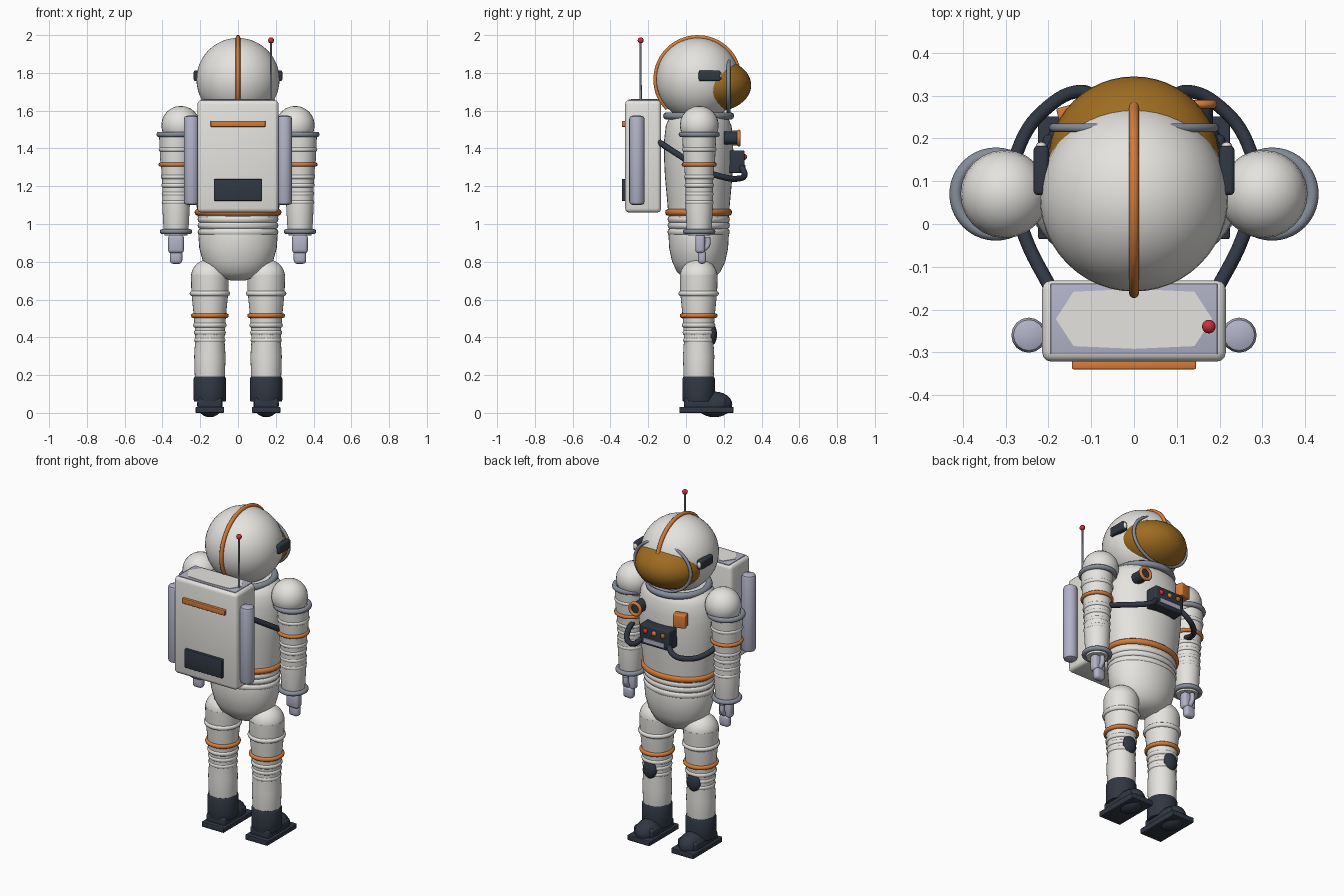
import bpy, bmesh, math
from mathutils import Vector, Matrix

cube = bpy.data.objects.get("Cube")
if cube:
    bpy.data.objects.remove(cube, do_unlink=True)


def material(name, rgb):
    m = bpy.data.materials.new(name)
    m.use_nodes = True
    m.diffuse_color = (*rgb, 1)
    m.node_tree.nodes["Principled BSDF"].inputs["Base Color"].default_value = (*rgb, 1)
    return m


WHITE = material("suit white", (0.78, 0.77, 0.74))
LILAC = material("pale lilac", (0.44, 0.45, 0.57))
GREY = material("ring grey", (0.24, 0.27, 0.32))
ORANGE = material("trim orange", (0.66, 0.2, 0.04))
DARK = material("dark slate", (0.03, 0.038, 0.055))
GOLD = material("visor gold", (0.34, 0.15, 0.015))
RED = material("signal red", (0.6, 0.03, 0.04))
BODY_Y = 0.067
parts = []


def add_mesh(name, bm, mat, loc):
    me = bpy.data.meshes.new(name)
    bmesh.ops.recalc_face_normals(bm, faces=bm.faces)
    bm.to_mesh(me)
    bm.free()
    me.materials.append(mat)
    ob = bpy.data.objects.new(name, me)
    ob.location = loc
    bpy.context.collection.objects.link(ob)
    parts.append(ob)
    return ob


def ball(name, loc, radii, mat, seg=32):
    bm = bmesh.new()
    bmesh.ops.create_uvsphere(bm, u_segments=seg, v_segments=seg // 2, radius=1)
    bmesh.ops.scale(bm, vec=radii, verts=bm.verts)
    return add_mesh(name, bm, mat, loc)


def box(name, loc, size, mat, bevel=0.01):
    bm = bmesh.new()
    bmesh.ops.create_cube(bm, size=1)
    bmesh.ops.scale(bm, vec=size, verts=bm.verts)
    if bevel:
        bmesh.ops.bevel(bm, geom=bm.edges[:], offset=bevel, segments=3, profile=0.5, affect='EDGES')
    return add_mesh(name, bm, mat, loc)


def lathe(name, loc, profile, mat, flat=1.0, seg=32):
    """Spin (radius, height) points about z, squashed along y by flat."""
    bm = bmesh.new()
    rings = []
    for r, z in profile:
        rings.append([bm.verts.new((r * math.cos(a), r * flat * math.sin(a), z))
                      for a in (math.tau * i / seg for i in range(seg))])
    for lo, hi in zip(rings, rings[1:]):
        for i in range(seg):
            j = (i + 1) % seg
            bm.faces.new((lo[i], lo[j], hi[j], hi[i]))
    bm.faces.new(rings[0])
    bm.faces.new(rings[-1])
    return add_mesh(name, bm, mat, loc)


def ring(name, loc, radius, tube, mat, scale=(1, 1, 1), rot=(0, 0, 0)):
    bpy.ops.mesh.primitive_torus_add(location=loc, rotation=rot, major_radius=radius,
                                     minor_radius=tube, major_segments=40, minor_segments=10)
    ob = bpy.context.object
    ob.name, ob.scale = name, scale
    ob.data.materials.append(mat)
    parts.append(ob)
    return ob


def tube(name, points, radius, mat):
    cu = bpy.data.curves.new(name + " path", 'CURVE')
    cu.dimensions, cu.bevel_depth, cu.bevel_resolution = '3D', radius, 3
    cu.use_fill_caps, cu.resolution_u = True, 6
    sp = cu.splines.new('BEZIER')
    sp.bezier_points.add(len(points) - 1)
    for bp, p in zip(sp.bezier_points, points):
        bp.co = p
        bp.handle_left_type = bp.handle_right_type = 'AUTO'
    tmp = bpy.data.objects.new(name + " path", cu)
    bpy.context.collection.objects.link(tmp)
    dg = bpy.context.evaluated_depsgraph_get()
    me = bpy.data.meshes.new_from_object(tmp.evaluated_get(dg))
    bpy.data.objects.remove(tmp, do_unlink=True)
    me.materials.clear()
    me.materials.append(mat)
    ob = bpy.data.objects.new(name, me)
    bpy.context.collection.objects.link(ob)
    parts.append(ob)


# Helmet with crest, visor and neck ring
HEAD = Vector((0, 0.062, 1.765))
ball("helmet", HEAD, (0.22, 0.22, 0.22), WHITE, 48)
arc = [math.radians(18 + 206 * i / 12) for i in range(13)]
tube("crest", [HEAD + 0.223 * Vector((0, math.cos(a), math.sin(a))) for a in arc], 0.012, ORANGE)
ball("visor", (0, 0.15, 1.735), (0.2, 0.195, 0.14), GOLD, 48)
ring("visor_frame", (0, 0.225, 1.738), 0.19, 0.01, GREY, (1, 0.77, 1), (math.pi / 2, 0, 0))
ring("neck_ring", (0, BODY_Y, 1.572), 0.168, 0.02, GREY)

# Torso, belt, waist bellows and hips
lathe("torso", (0, BODY_Y, 0), [(0.212, 1.03), (0.222, 1.12), (0.238, 1.25), (0.245, 1.36), (0.243, 1.45),
                                (0.232, 1.52), (0.212, 1.555), (0.18, 1.58)], WHITE, 0.75, 40)
ring("belt", (0, BODY_Y, 1.062), 0.212, 0.018, ORANGE, (1, 0.77, 1))
for z in (1.025, 0.993, 0.958):
    ring("waist_fold", (0, BODY_Y, z), 0.194, 0.02, WHITE, (1, 0.77, 1))
lathe("hips", (0, BODY_Y, 0), [(0.03, 0.7), (0.1, 0.712), (0.15, 0.745), (0.185, 0.8), (0.205, 0.87),
                               (0.21, 0.94), (0.195, 1.04)], WHITE, 0.76, 40)

# Chest control box with buttons, and badges
box("control_box", (0, 0.265, 1.33), (0.2, 0.09, 0.12), DARK, 0.008)
for x, mat in ((0.06, RED), (0, ORANGE), (-0.06, GOLD)):
    ball("button", (x, 0.311, 1.355), (0.015, 0.012, 0.015), mat, 16)
box("display_strip", (0, 0.311, 1.3), (0.14, 0.008, 0.025), LILAC, 0)
box("chest_patch", (-0.14, 0.255, 1.455), (0.075, 0.05, 0.08), ORANGE, 0.006).rotation_euler.z = 0.25
ring("valve_rim", (0.15, 0.28, 1.455), 0.035, 0.01, ORANGE, rot=(math.pi / 2, 0, 0))
valve = lathe("valve", (0.15, 0.24, 1.455), [(0.035, -0.04), (0.035, 0.04)], DARK, seg=24)
valve.rotation_euler.x = math.pi / 2

# Backpack with lid, panels and antenna
box("backpack", (0, -0.227, 1.358), (0.43, 0.19, 0.595), WHITE, 0.022)
box("backpack_lid", (0, -0.222, 1.656), (0.39, 0.165, 0.006), LILAC, 0.002)
lid = lathe("lid_pad", (0, -0.222, 1.656), [(0.2, 0), (0.2, 0.006)], WHITE, 0.45, 8)
lid.rotation_euler.z = 0
for v in lid.data.vertices:
    v.co.x = max(-0.183, min(0.183, v.co.x))
    v.co.y = max(-0.07, min(0.07, v.co.y))
box("pack_bar", (0, -0.33, 1.53), (0.29, 0.02, 0.032), ORANGE, 0.004)
box("pack_panel", (0, -0.33, 1.18), (0.255, 0.02, 0.115), DARK, 0.004)
lathe("antenna", (0.175, -0.24, 0), [(0.006, 1.65), (0.005, 1.97)], GREY, seg=12)
ball("antenna_tip", (0.175, -0.24, 1.972), (0.016, 0.016, 0.016), RED, 16)

for s, side in ((-1, "right"), (1, "left")):
    # Helmet lamps, oxygen tanks and hoses
    box(side + "_helmet_lamp", (s * 0.217, 0.125, 1.785), (0.036, 0.115, 0.056), DARK, 0.01)
    ball(side + "_lamp_lens", (s * 0.217, 0.182, 1.785), (0.013, 0.01, 0.02), WHITE, 16)
    lathe(side + "_tank", (s * 0.246, -0.26, 0), [(0.02, 1.1), (0.036, 1.106), (0.041, 1.12), (0.041, 1.555),
                                               (0.036, 1.568), (0.02, 1.574)], LILAC, seg=16)
    tube(side + "_hose", [(s * x, y, z) for x, y, z in (
        (0.19, -0.16, 1.445), (0.255, -0.03, 1.36), (0.282, 0.08, 1.29), (0.265, 0.19, 1.25),
        (0.2, 0.275, 1.24), (0.13, 0.31, 1.26), (0.08, 0.29, 1.31))], 0.016, DARK)

    # Arm
    ax = s * 0.328
    ball(side + "_shoulder", (s * 0.303, 0.07, 1.522), (0.103, 0.103, 0.103), WHITE, 24)
    ring(side + "_shoulder_ring", (s * 0.323, 0.07, 1.474), 0.094, 0.015, GREY)
    lathe(side + "_arm", (ax, 0.07, 0), [(0.06, 0.94), (0.066, 0.97), (0.073, 1.1), (0.072, 1.2),
                                       (0.078, 1.29), (0.084, 1.34), (0.09, 1.47)], WHITE)
    for z, r in ((1.395, 0.078), (1.25, 0.067), (1.205, 0.064), (1.16, 0.062), (1.115, 0.062)):
        ring(side + "_sleeve_fold", (ax, 0.07, z), r, 0.014, WHITE)
    ring(side + "_arm_band", (ax, 0.07, 1.315), 0.081, 0.012, ORANGE)
    ring(side + "_wrist_ring", (ax, 0.07, 0.96), 0.072, 0.014, GREY)

    # Gloved hand
    box(side + "_palm", (ax, 0.075, 0.895), (0.084, 0.052, 0.1), LILAC, 0.018)
    box(side + "_fingers", (ax, 0.085, 0.825), (0.066, 0.044, 0.072), LILAC, 0.018)
    tube(side + "_thumb", [(ax, 0.095, 0.865), (ax, 0.115, 0.89), (ax, 0.115, 0.93)], 0.014, LILAC)

    # Leg
    lx = s * 0.149
    ball(side + "_thigh_joint", (lx, BODY_Y, 0.72), (0.1, 0.1, 0.095), WHITE)
    lathe(side + "_leg", (lx, BODY_Y, 0), [(0.075, 0.15), (0.08, 0.2), (0.083, 0.3), (0.078, 0.38),
                                         (0.08, 0.45), (0.088, 0.54), (0.098, 0.64), (0.1, 0.73)], WHITE)
    for z, r in ((0.632, 0.092), (0.465, 0.074), (0.425, 0.07), (0.385, 0.068)):
        ring(side + "_leg_fold", (lx, BODY_Y, z), r, 0.015, WHITE)
    ring(side + "_leg_band", (lx, BODY_Y, 0.515), 0.087, 0.013, ORANGE)
    ball(side + "_knee_pad", (lx, 0.138, 0.415), (0.045, 0.026, 0.056), DARK, 20)

    # Boot
    lathe(side + "_boot_cuff", (lx, BODY_Y, 0), [(0.083, 0.06), (0.086, 0.07), (0.086, 0.18), (0.08, 0.193)], DARK)
    box(side + "_boot_foot", (lx, 0.1, 0.05), (0.13, 0.22, 0.06), DARK, 0.015)
    ball(side + "_boot_toe", (lx, 0.15, 0.045), (0.068, 0.095, 0.068), DARK, 24)
    box(side + "_boot_sole", (lx, 0.108, 0.016), (0.15, 0.286, 0.032), DARK, 0.004)

# Smooth shading with sharp edges kept
bpy.ops.object.select_all(action='DESELECT')
for ob in parts:
    ob.select_set(True)
bpy.context.view_layer.objects.active = parts[0]
bpy.ops.object.shade_smooth_by_angle(angle=math.radians(38))
